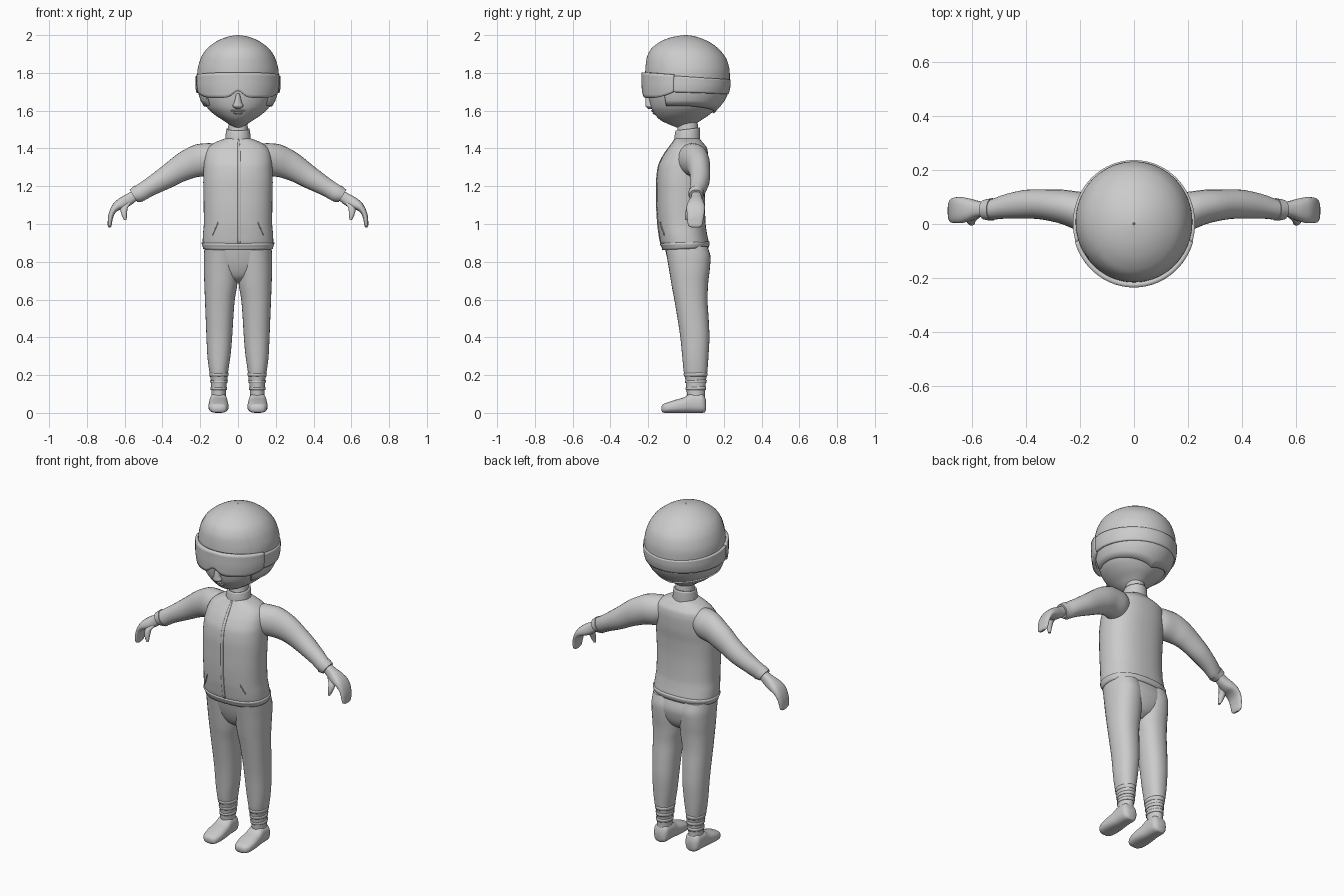
import bpy, bmesh, math

if "Cube" in bpy.data.objects:
    bpy.data.objects.remove(bpy.data.objects["Cube"])

grey = bpy.data.materials.new("plain grey")
grey.diffuse_color = (0.6, 0.6, 0.6, 1)
grey.use_nodes = True
grey.node_tree.nodes["Principled BSDF"].inputs["Base Color"].default_value = grey.diffuse_color


def sample(rows, t):
    """Smooth monotone interpolation of table rows keyed by their first value."""
    rows = sorted(rows)
    t = min(max(t, rows[0][0]), rows[-1][0])
    i = max(k for k in range(len(rows) - 1) if rows[k][0] <= t)
    h = rows[i + 1][0] - rows[i][0]
    u = (t - rows[i][0]) / h
    sec = lambda k, c: (rows[k + 1][c] - rows[k][c]) / (rows[k + 1][0] - rows[k][0])

    def tan(k, c):
        if k == 0 or k == len(rows) - 1:
            return sec(min(k, len(rows) - 2), c)
        a, b = sec(k - 1, c), sec(k, c)
        return 2 * a * b / (a + b) if a * b > 0 else 0
    return [(2*u**3 - 3*u*u + 1) * rows[i][c] + (u**3 - 2*u*u + u) * h * tan(i, c)
            + (3*u*u - 2*u**3) * rows[i + 1][c] + (u**3 - u*u) * h * tan(i + 1, c)
            for c in range(1, len(rows[0]))]


def finish(name, grid, closed, caps=False, mirror=False, thick=0, angle=40):
    bm = bmesh.new()
    vs = [[bm.verts.new(p) for p in row] for row in grid]
    n = len(vs[0])
    for r in range(len(vs) - 1):
        for c in range(n if closed else n - 1):
            d = (c + 1) % n
            bm.faces.new((vs[r][c], vs[r][d], vs[r + 1][d], vs[r + 1][c]))
    if caps:
        bm.faces.new(vs[0][::-1])
        bm.faces.new(vs[-1])
        bmesh.ops.recalc_face_normals(bm, faces=bm.faces)
    me = bpy.data.meshes.new(name)
    bm.to_mesh(me)
    bm.free()
    me.materials.append(grey)
    ob = bpy.data.objects.new(name, me)
    bpy.context.collection.objects.link(ob)
    bpy.context.view_layer.objects.active = ob
    ob.select_set(True)
    bpy.ops.object.shade_smooth_by_angle(angle=math.radians(angle))
    ob.select_set(False)
    if thick:
        m = ob.modifiers.new("thickness", 'SOLIDIFY')
        m.thickness, m.offset = thick, -1
    if mirror:
        m = ob.modifiers.new("mirror", 'MIRROR')
        m.use_axis[0] = True
        m.use_clip = m.use_mirror_merge = False
    return ob


def power(v, p):
    return math.copysign(abs(v) ** p, v)


def on_body(rows, z, a, off=0, p=1):
    """Point at angle a (0 = front) on a body whose rows are z, x0, x1, y0, y1."""
    x0, x1, y0, y1 = sample(rows, z)
    return ((x0 + x1) / 2 + ((x1 - x0) / 2 + off) * power(math.sin(a), p),
            (y0 + y1) / 2 - ((y1 - y0) / 2 + off) * power(math.cos(a), p), z)


def body(name, rows, off=0, p=1, seg=32, sub=4, **kw):
    """Closed solid through all rows."""
    keys = sorted(r[0] for r in rows)
    zs = [a + (b - a) * k / sub for a, b in zip(keys, keys[1:]) for k in range(sub)] + [keys[-1]]
    return finish(name, [[on_body(rows, z, 2 * math.pi * c / seg, off, p) for c in range(seg)]
                         for z in zs], True, True, **kw)


def patch(name, rows, a0, a1, low, high, off, thick, p=1, seg=48, steps=8, ease=1, **kw):
    """Shell lying over a body between two heights, which may vary with the angle in degrees."""
    closed = a1 - a0 >= 360
    f = lambda v, d: v(d) if callable(v) else v
    grid = []
    for r in range(steps + 1):
        t = 1 - (1 - r / steps) ** ease
        row = []
        for c in range(seg if closed else seg + 1):
            d = a0 + (a1 - a0) * c / seg
            z = f(low, d) * (1 - t) + f(high, d) * t
            row.append(on_body(rows, z, math.radians(d), f(off, d), p))
        grid.append(row)
    return finish(name, grid, closed, thick=thick, **kw)


def limb(name, rows, p=1, seg=24, sub=4, grow=0, t0=None, t1=None, **kw):
    """Tube whose rows are t, upper x, upper z, lower x, lower z, y0, y1."""
    t0 = rows[0][0] if t0 is None else t0
    t1 = rows[-1][0] if t1 is None else t1
    n = max(2, round((t1 - t0) * sub))
    grid = []
    for k in range(n + 1):
        xt, zt, xb, zb, y0, y1 = sample(rows, t0 + (t1 - t0) * k / n)
        ring = []
        h = math.hypot(xt - xb, zt - zb) / 2
        g = 1 + grow / h
        for c in range(seg):
            a = 2 * math.pi * c / seg
            s, q = power(math.cos(a), p) * g / 2, power(math.sin(a), p)
            ring.append(((xt + xb) / 2 + (xt - xb) * s,
                         (y0 + y1) / 2 + ((y1 - y0) / 2 + grow) * q,
                         (zt + zb) / 2 + (zt - zb) * s))
        grid.append(ring)
    return finish(name, grid, True, True, mirror=True, **kw)


def sym(*rows):
    return [(z, -w, w, y0, y1) for z, w, y0, y1 in rows]


# Head, helmet and goggles
HEAD = sym((1.51, .03, -.06, .04), (1.53, .065, -.11, .065), (1.55, .095, -.15, .095),
           (1.58, .14, -.178, .14), (1.62, .18, -.20, .18), (1.68, .207, -.212, .218),
           (1.74, .216, -.216, .231), (1.80, .216, -.216, .232), (1.87, .20, -.21, .216),
           (1.92, .172, -.19, .18), (1.96, .125, -.145, .13), (1.985, .075, -.09, .075),
           (1.996, .035, -.04, .035), (2.0, .004, -.004, .004))


def helmet_low(d):
    e = abs((d + 180) % 360 - 180)
    if e < 52:
        return 1.76
    if e < 60:
        return 1.76 - .135 * (e - 52) / 8
    return 1.625 - .04 * max(0, (e - 90) / 90) ** 1.5


def visor_low(d):
    return 1.668 + .036 * math.exp(-(d / 9) ** 2) + .03 * max(0, (abs(d) - 40) / 32) ** 2


body("head", HEAD[:-3], off=-.014, seg=48)
patch("helmet", HEAD, -180, 180, helmet_low, 2.0, 0, .012, seg=96, steps=24, ease=2)
patch("goggle_visor", HEAD, -72, 72, visor_low, lambda d: 1.803 - .012 * (d / 72) ** 2,
      lambda d: .012 + .007 * math.cos(math.radians(d)), .02)
back = lambda d: (1 - math.cos(math.radians(d))) / 2
patch("goggle_strap", HEAD, 70, 290, lambda d: 1.703 - .015 * back(d),
      lambda d: 1.795 - .03 * back(d), lambda d: .015 - .01 * back(d), .014)

# Face details
body("nose", sym((1.61, .012, -.20, -.17), (1.625, .028, -.215, -.17), (1.645, .02, -.215, -.17),
                 (1.69, .01, -.21, -.17)), seg=16)
for name, z, w in (("lower_lip", 1.588, .03), ("upper_lip", 1.600, .042)):
    y = on_body(HEAD, z, 0, -.014)[1]
    body(name, sym((z - .007, w * .5, y - .002, y + .03), (z, w, y - .008, y + .03),
                   (z + .006, w * .6, y - .002, y + .03)), seg=16)

# Neck and collar
NECK = sym((1.42, .066, -.06, .072), (1.46, .064, -.058, .072), (1.51, .058, -.05, .07),
           (1.56, .055, -.045, .065))
body("neck", NECK, off=-.006)
patch("collar", NECK, -180, 180, 1.43, lambda d: 1.495 + .015 * back(d), .003, .008)

# Jacket with hem, zip and pocket slits
JACKET = sym((.872, .178, -.12, .112), (.90, .187, -.135, .12), (.94, .186, -.142, .113),
             (1.0, .181, -.15, .104), (1.12, .182, -.156, .10), (1.22, .184, -.156, .105),
             (1.30, .182, -.148, .115), (1.36, .176, -.122, .117), (1.40, .162, -.095, .112),
             (1.43, .125, -.072, .09), (1.455, .062, -.055, .068))
body("jacket", JACKET, p=.85, seg=48)
patch("jacket_hem", JACKET, -180, 180, lambda d: .862 + .012 * back(d),
      lambda d: .895 + .012 * back(d), .006, .014, p=.85, steps=3)
patch("zip", JACKET, -.3, 2.5, .89, 1.45, .003, .006, p=.85, seg=3, steps=24)
patch("pocket_slit", JACKET, 32, 42, lambda d: .94 + (42 - d) * .006,
      lambda d: .95 + (42 - d) * .006, .004, .006, p=.85, seg=8, steps=2, mirror=True)

# Sleeves and cuffs
ARM = [(0, .09, 1.41, .11, 1.28, -.04, .09), (1, .15, 1.428, .15, 1.255, -.045, .112),
       (2, .21, 1.424, .205, 1.25, -.025, .12), (3, .30, 1.384, .27, 1.232, .005, .128),
       (4, .40, 1.307, .36, 1.19, .02, .128), (5, .49, 1.238, .45, 1.15, .02, .112),
       (6, .545, 1.20, .505, 1.122, .016, .092), (7, .572, 1.178, .535, 1.12, .02, .086)]
limb("sleeve", ARM)
limb("cuff", ARM, grow=.004, t0=6, t1=7)

# Mitten-like hand and thumb
limb("hand", [(0, .55, 1.18, .53, 1.13, .03, .08), (1, .59, 1.158, .56, 1.105, .025, .085),
              (2, .63, 1.135, .595, 1.085, .01, .095), (3, .66, 1.108, .627, 1.075, .003, .10),
              (4, .68, 1.07, .652, 1.055, .004, .098), (5, .689, 1.03, .664, 1.022, .006, .092),
              (6, .690, .995, .670, .99, .012, .085), (7, .685, .982, .675, .981, .03, .07)], p=.8)
limb("thumb", [(0, .61, 1.11, .565, 1.11, .02, .05), (1, .622, 1.075, .585, 1.08, .0, .035),
               (2, .615, 1.045, .588, 1.045, -.006, .022), (3, .602, 1.02, .59, 1.02, -.004, .012)],
     seg=16)

# Trousers
body("hips", sym((.69, .03, -.02, .06), (.72, .09, -.06, .10), (.77, .15, -.085, .122),
                 (.82, .175, -.10, .13), (.89, .176, -.115, .112)), p=.85)
LEG = [(.17, .057, .143, 0, .105), (.22, .052, .152, -.012, .113), (.30, .04, .162, -.02, .119),
       (.40, .031, .167, -.03, .124), (.50, .025, .171, -.045, .12), (.60, .017, .175, -.062, .114),
       (.68, .004, .178, -.077, .117), (.76, .0, .181, -.09, .126), (.82, .0, .181, -.10, .13),
       (.88, .01, .177, -.11, .115)]
body("trouser_leg", LEG, p=.9, mirror=True)

# Socks with folds
SOCK = [(.04, .062, .145, .01, .10), (.10, .064, .141, .005, .10), (.15, .06, .142, 0, .104),
        (.215, .054, .149, -.01, .11)]
body("sock", SOCK, mirror=True)
for z, h in ((.205, .012), (.165, .008), (.13, .008)):
    patch("sock_fold", SOCK, -180, 180, z - h, lambda d, z=z: z + .004 + .006 * back(d), .004,
          .008, seg=32, steps=2, mirror=True)

# Shoes, flattened at the sole
shoe = body("shoe", [(-.13, .08, .125, -.035, -.012), (-.122, .065, .14, -.046, -.002),
                     (-.10, .055, .153, -.055, 0), (-.06, .05, .157, -.068, 0),
                     (-.01, .053, .154, -.083, 0), (.03, .056, .151, -.105, 0),
                     (.08, .058, .149, -.105, 0), (.098, .066, .141, -.09, -.002),
                     (.106, .08, .127, -.065, -.015)], p=.75, mirror=True)
for v in shoe.data.vertices:
    v.co = (v.co.x, v.co.z, -v.co.y)
shoe.data.flip_normals()
flip = bmesh.new()
flip.from_mesh(shoe.data)
bmesh.ops.recalc_face_normals(flip, faces=flip.faces)
flip.to_mesh(shoe.data)
flip.free()
